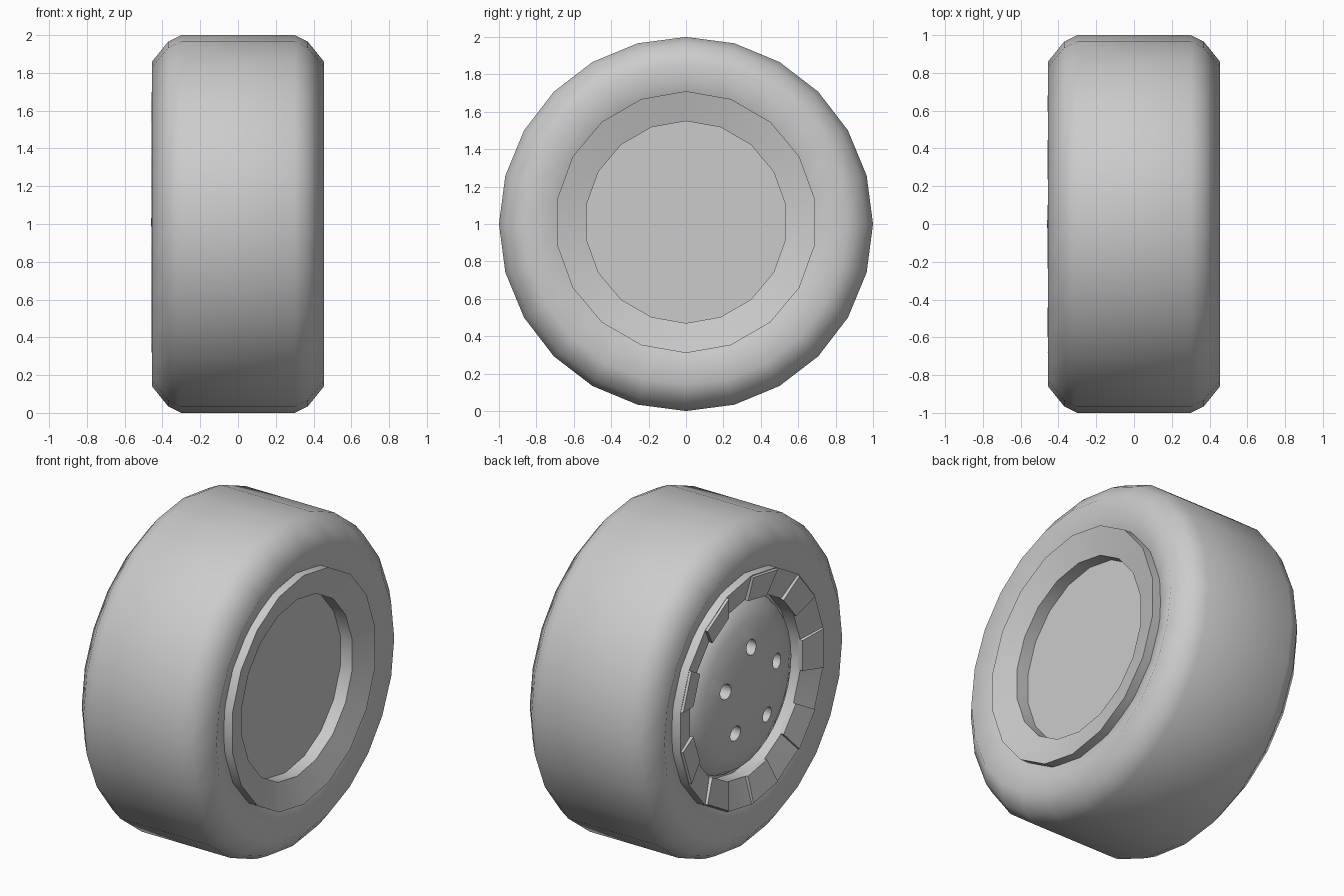
import bpy, bmesh
from math import radians, sin, cos, pi
from mathutils import Matrix, Vector

if "Cube" in bpy.data.objects:
    bpy.data.objects.remove(bpy.data.objects["Cube"], do_unlink=True)

HUB_Z = 1.01

grey = bpy.data.materials.new("plain grey")
grey.use_nodes = True
GREY = (0.6, 0.6, 0.6, 1)
grey.diffuse_color = GREY
grey.node_tree.nodes["Principled BSDF"].inputs["Base Color"].default_value = GREY


def finish(name, bm, z):
    """Turn a bmesh into a grey object at height z."""
    bmesh.ops.recalc_face_normals(bm, faces=bm.faces)
    mesh = bpy.data.meshes.new(name)
    bm.to_mesh(mesh)
    bm.free()
    mesh.materials.append(grey)
    obj = bpy.data.objects.new(name, mesh)
    obj.location.z = z
    bpy.context.collection.objects.link(obj)
    return obj


def smooth(obj, angle):
    bpy.ops.object.select_all(action='DESELECT')
    obj.select_set(True)
    bpy.context.view_layer.objects.active = obj
    bpy.ops.object.shade_smooth_by_angle(angle=radians(angle))


def lathe(name, profile, sides, z, closed=False):
    """Spin (x, radius) points around the axle."""
    bm = bmesh.new()
    verts = [bm.verts.new((x, 0, r)) for x, r in profile]
    pairs = list(zip(verts, verts[1:]))
    if closed:
        pairs.append((verts[-1], verts[0]))
    edges = [bm.edges.new(p) for p in pairs]
    bmesh.ops.spin(bm, geom=verts + edges, cent=(0, 0, 0), axis=(1, 0, 0),
                   angle=2 * pi, steps=sides)
    bmesh.ops.remove_doubles(bm, verts=bm.verts, dist=0.0005)
    return finish(name, bm, z)


def mirrored(half):
    return half + [(-x, r) for x, r in reversed(half)]


# Tyre: flat tread, rounded shoulders, sidewalls dipping towards the rim
tyre = lathe("tyre", mirrored([(0.38, 0.66), (0.39, 0.70), (0.455, 0.86),
                               (0.37, 0.965), (0.30, 1.0)]), 24, 1.0, closed=True)
smooth(tyre, 75)

# Rim: raised lip, funnel and recessed plate on both sides
rim = lathe("rim", mirrored([(0.32, 0), (0.32, 0.54), (0.40, 0.54),
                             (0.445, 0.70), (0.37, 0.70)]), 18, HUB_Z)
smooth(rim, 30)

# Raised pads on every other segment of the outer funnel
bm = bmesh.new()
section = [(-0.39, 0.54), (-0.42, 0.535), (-0.457, 0.69), (-0.43, 0.70)]
for i in range(9):
    start = radians(20 + 40 * i)
    ends = [[bm.verts.new((x, r * sin(a), r * cos(a))) for x, r in section]
            for a in (start, start + radians(20))]
    first, last = ends
    bm.faces.new(first)
    bm.faces.new(last)
    for k in range(4):
        n = (k + 1) % 4
        bm.faces.new((first[k], first[n], last[n], last[k]))
finish("rim_pads", bm, HUB_Z)

# Domed hub cap
cap = lathe("hub_cap", [(-0.46, 0), (-0.455, 0.15), (-0.437, 0.30), (-0.41, 0.41),
                        (-0.37, 0.49), (-0.31, 0.53), (-0.31, 0)], 36, HUB_Z)

# Five bolt holes cut into the cap
bm = bmesh.new()
for i in range(5):
    a = 2 * pi * i / 5
    place = Matrix.Translation(Vector((-0.46, 0.26 * sin(a), 0.26 * cos(a))))
    bmesh.ops.create_cone(bm, cap_ends=True, segments=16, radius1=0.046, radius2=0.046,
                          depth=0.16, matrix=place @ Matrix.Rotation(pi / 2, 4, 'Y'))
cutter = finish("hole_cutter", bm, HUB_Z)
cutter.hide_render = True
cut = cap.modifiers.new("bolt_holes", 'BOOLEAN')
cut.operation = 'DIFFERENCE'
cut.solver = 'EXACT'
cut.object = cutter
bpy.context.view_layer.objects.active = cap
bpy.ops.object.modifier_apply(modifier=cut.name)
bpy.data.objects.remove(cutter, do_unlink=True)
smooth(cap, 35)
